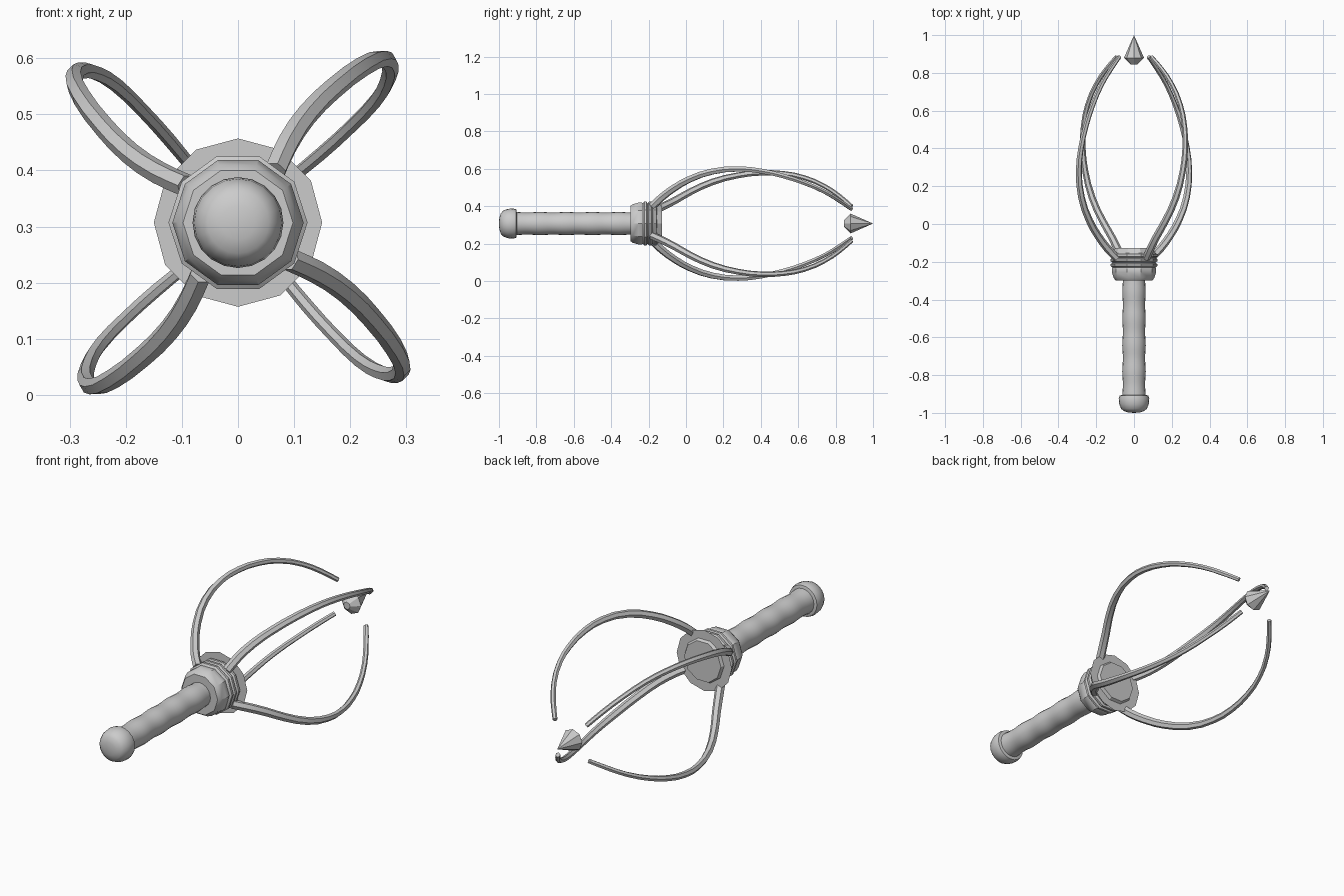
import bpy, bmesh, math

if "Cube" in bpy.data.objects:
    bpy.data.objects.remove(bpy.data.objects["Cube"])

ZC = 0.307  # height of the long axis

grey = bpy.data.materials.new("light grey metal")
grey.diffuse_color = (0.6, 0.6, 0.6, 1)
grey.use_nodes = True
grey.node_tree.nodes["Principled BSDF"].inputs["Base Color"].default_value = grey.diffuse_color


def finish(obj, angle):
    obj.data.materials.clear()
    obj.data.materials.append(grey)
    bpy.ops.object.select_all(action='DESELECT')
    obj.select_set(True)
    bpy.context.view_layer.objects.active = obj
    if angle:
        bpy.ops.object.shade_smooth_by_angle(angle=math.radians(angle))


def lathe(name, profile, sides, angle=0, caps=True):
    """Spin (y, radius) points about the long axis."""
    bm = bmesh.new()
    rings = []
    for y, r in profile:
        if r < 1e-5:
            rings.append([bm.verts.new((0, y, ZC))] * sides)
        else:
            rings.append([bm.verts.new((r * math.cos(math.tau * i / sides), y,
                                        ZC + r * math.sin(math.tau * i / sides)))
                          for i in range(sides)])
    for a, b in zip(rings, rings[1:]):
        for i in range(sides):
            j = (i + 1) % sides
            quad = list(dict.fromkeys([a[i], a[j], b[j], b[i]]))
            bm.faces.new(quad)
    if caps:
        for ring in (rings[0], rings[-1]):
            if ring[0] is not ring[1]:
                bm.faces.new(ring)
    bmesh.ops.recalc_face_normals(bm, faces=bm.faces)
    me = bpy.data.meshes.new(name)
    bm.to_mesh(me)
    bm.free()
    obj = bpy.data.objects.new(name, me)
    bpy.context.collection.objects.link(obj)
    finish(obj, angle)
    return obj


# Gently waved grip
grip = []
for i in range(33):
    t = i / 32
    grip.append((-0.92 + 0.63 * t, 0.0605 + 0.0018 * math.cos(math.tau * 4.5 * t)))
lathe("grip", grip, 20, 40)

# Pommel: straight band with a shallow domed end
lathe("pommel", [(-1, 0), (-0.998, 0.03), (-0.99, 0.055), (-0.978, 0.068),
                 (-0.955, 0.078), (-0.925, 0.081), (-0.908, 0.076), (-0.904, 0.058)], 20, 40)

# Collar with stacked ridges
collar = [(-0.298, 0.062), (-0.298, 0.098), (-0.285, 0.108), (-0.255, 0.117), (-0.235, 0.117)]
for k in range(3):
    y = -0.23 + 0.026 * k
    collar += [(y, 0.114), (y + 0.007, 0.124), (y + 0.018, 0.124), (y + 0.024, 0.114)]
collar += [(-0.15, 0.112), (-0.128, 0.1)]
lathe("collar", collar, 10, 30)

# Thin flat guard plate
lathe("guard_plate", [(-0.142, 0.09), (-0.142, 0.15)], 12, caps=False)

# Pointed tip floating between the prongs
lathe("spear_tip", [(0.845, 0.018), (0.88, 0.053), (1.0, 0)], 8)

# Four bowed, slightly twisted prongs: (y, x, height above axis, radius)
path = [(-0.18, 0.066, 0.092, 0.021), (-0.13, 0.088, 0.140, 0.021),
        (-0.06, 0.123, 0.192, 0.020), (0.02, 0.168, 0.237, 0.019),
        (0.14, 0.222, 0.278, 0.018), (0.28, 0.258, 0.292, 0.016),
        (0.40, 0.271, 0.281, 0.015), (0.52, 0.267, 0.254, 0.014),
        (0.63, 0.246, 0.218, 0.013), (0.74, 0.200, 0.170, 0.012),
        (0.82, 0.147, 0.122, 0.012), (0.885, 0.092, 0.077, 0.011)]
for k, label in enumerate(("upper_right", "lower_right", "lower_left", "upper_left")):
    cu = bpy.data.curves.new("prong_" + label, 'CURVE')
    cu.dimensions = '3D'
    cu.bevel_depth = 1.0
    cu.bevel_resolution = 1
    cu.resolution_u = 2
    cu.use_fill_caps = True
    sp = cu.splines.new('BEZIER')
    sp.bezier_points.add(len(path) - 1)
    for p, (y, x, z, r) in zip(sp.bezier_points, path):
        for _ in range(k):
            x, z = z, -x
        p.co = (x, y, ZC + z)
        p.radius = r
        p.handle_left_type = p.handle_right_type = 'AUTO'
    obj = bpy.data.objects.new("prong_" + label, cu)
    bpy.context.collection.objects.link(obj)
    bpy.ops.object.select_all(action='DESELECT')
    obj.select_set(True)
    bpy.context.view_layer.objects.active = obj
    bpy.ops.object.convert(target='MESH')
    finish(bpy.context.view_layer.objects.active, 30)
